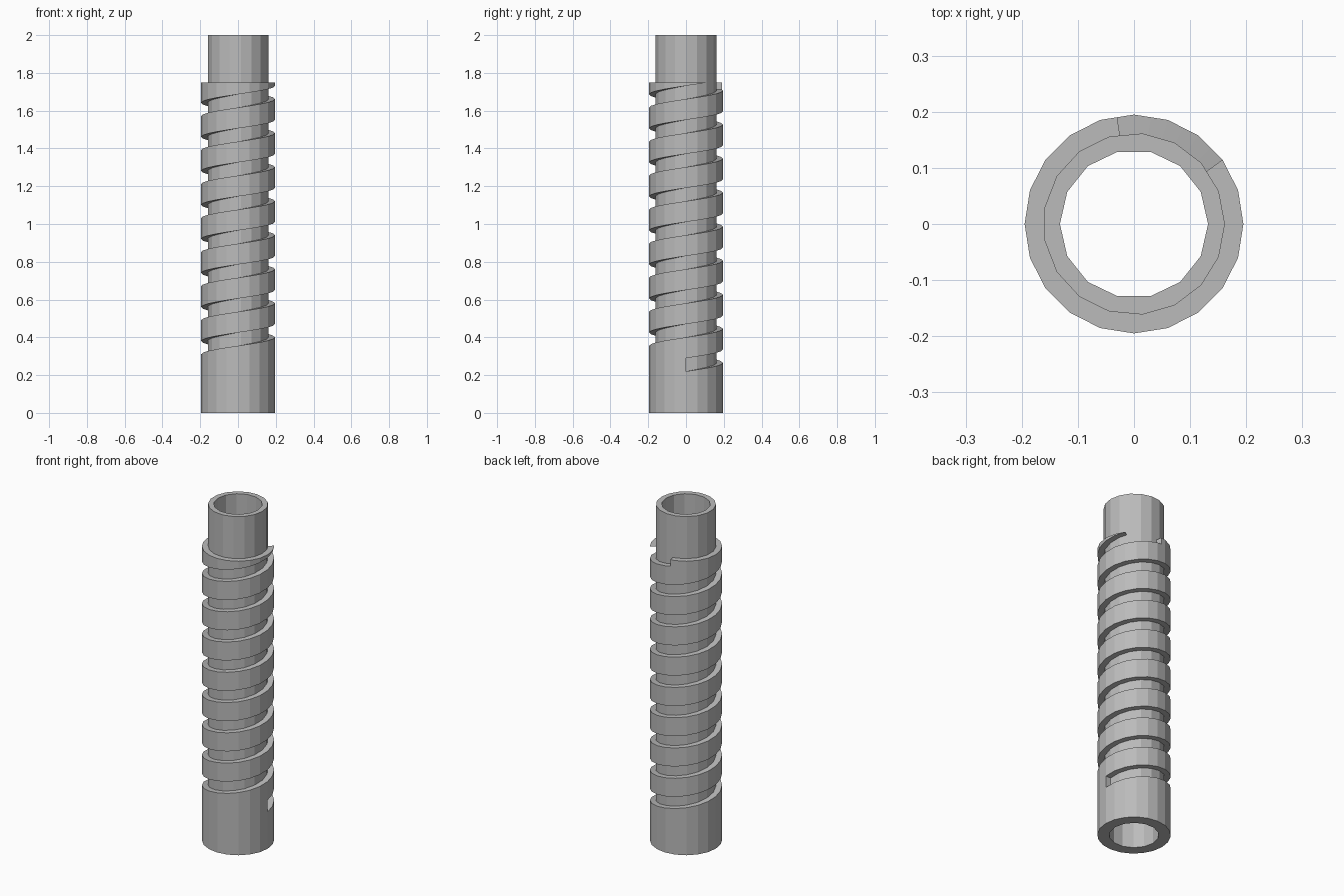
import bpy, bmesh, math

if "Cube" in bpy.data.objects:
    bpy.data.objects.remove(bpy.data.objects["Cube"])

grey = bpy.data.materials.new("plain grey")
grey.diffuse_color = (0.5, 0.5, 0.5, 1)
grey.use_nodes = True
grey.node_tree.nodes["Principled BSDF"].inputs["Base Color"].default_value = grey.diffuse_color


def add_object(name, bm):
    bmesh.ops.remove_doubles(bm, verts=bm.verts, dist=1e-5)
    mesh = bpy.data.meshes.new(name)
    bm.to_mesh(mesh)
    bm.free()
    mesh.materials.append(grey)
    ob = bpy.data.objects.new(name, mesh)
    bpy.context.collection.objects.link(ob)
    return ob


# Core tube: 17-sided outside, 14-sided bore
def loop(bm, n, r, z):
    return [bm.verts.new((r * math.cos(2 * math.pi * i / n), r * math.sin(2 * math.pi * i / n), z))
            for i in range(n)]


bm = bmesh.new()
caps = {0: [], 2: []}
for n, r, outward in ((17, 0.162, True), (14, 0.132, False)):
    low, high = loop(bm, n, r, 0), loop(bm, n, r, 2)
    for i in range(n):
        j = (i + 1) % n
        f = [low[i], low[j], high[j], high[i]]
        bm.faces.new(f if outward else f[::-1])
        caps[0].append(bm.edges.get((low[i], low[j])))
        caps[2].append(bm.edges.get((high[i], high[j])))
for z, edges in caps.items():
    bmesh.ops.triangle_fill(bm, edges=edges, use_beauty=True, normal=(0, 0, 1 if z else -1))
bmesh.ops.recalc_face_normals(bm, faces=bm.faces)
add_object("core_tube", bm)

# Sleeve: 20-sided, with one right-handed spiral groove that breaks out at the top
TOP, START, GROOVE, PITCH = 1.75, 0.22, 0.07, 0.1802
R_OUT, R_IN = 0.195, 0.157
TURN, STEPS = 40, 331          # half-facet steps per turn, steps in the groove


def point(step, z, outer):
    a = 2 * math.pi * step / TURN
    r = R_IN
    if outer:
        r = R_OUT * (math.cos(math.pi / 20) if step % 2 else 1)
    return (r * math.cos(a), r * math.sin(a), min(z, TOP))


def floor_z(step):
    return START + PITCH * step / TURN


def quad(bm, pts):
    bm.faces.new([bm.verts.new(p) for p in pts])


bm = bmesh.new()
for j in range(TURN):
    # solid bands between the groove passes of this sector
    bounds = [(0, 0)]
    for s in range(j, STEPS, TURN):
        f = (floor_z(s), floor_z(s + 1))
        bounds += [f, (f[0] + GROOVE, f[1] + GROOVE)]
    bounds.append((TOP, TOP))
    for (a0, a1), (b0, b1) in zip(bounds[::2], bounds[1::2]):
        if min(a0, a1) >= TOP - 0.002:
            continue
        quad(bm, [point(j, a0, 1), point(j + 1, a1, 1), point(j + 1, b1, 1), point(j, b0, 1)])
        quad(bm, [point(j, b0, 1), point(j + 1, b1, 1), point(j + 1, b1, 0), point(j, b0, 0)])
        quad(bm, [point(j, a0, 0), point(j + 1, a1, 0), point(j + 1, a1, 1), point(j, a0, 1)])
# end walls of the groove
for s, flip in ((0, False), (STEPS, True)):
    z0, z1 = floor_z(s), floor_z(s) + GROOVE
    pts = [point(s, z0, 0), point(s, z1, 0), point(s, z1, 1), point(s, z0, 1)]
    quad(bm, pts[::-1] if flip else pts)
bmesh.ops.dissolve_degenerate(bm, edges=bm.edges, dist=1e-6)
add_object("grooved_sleeve", bm)
